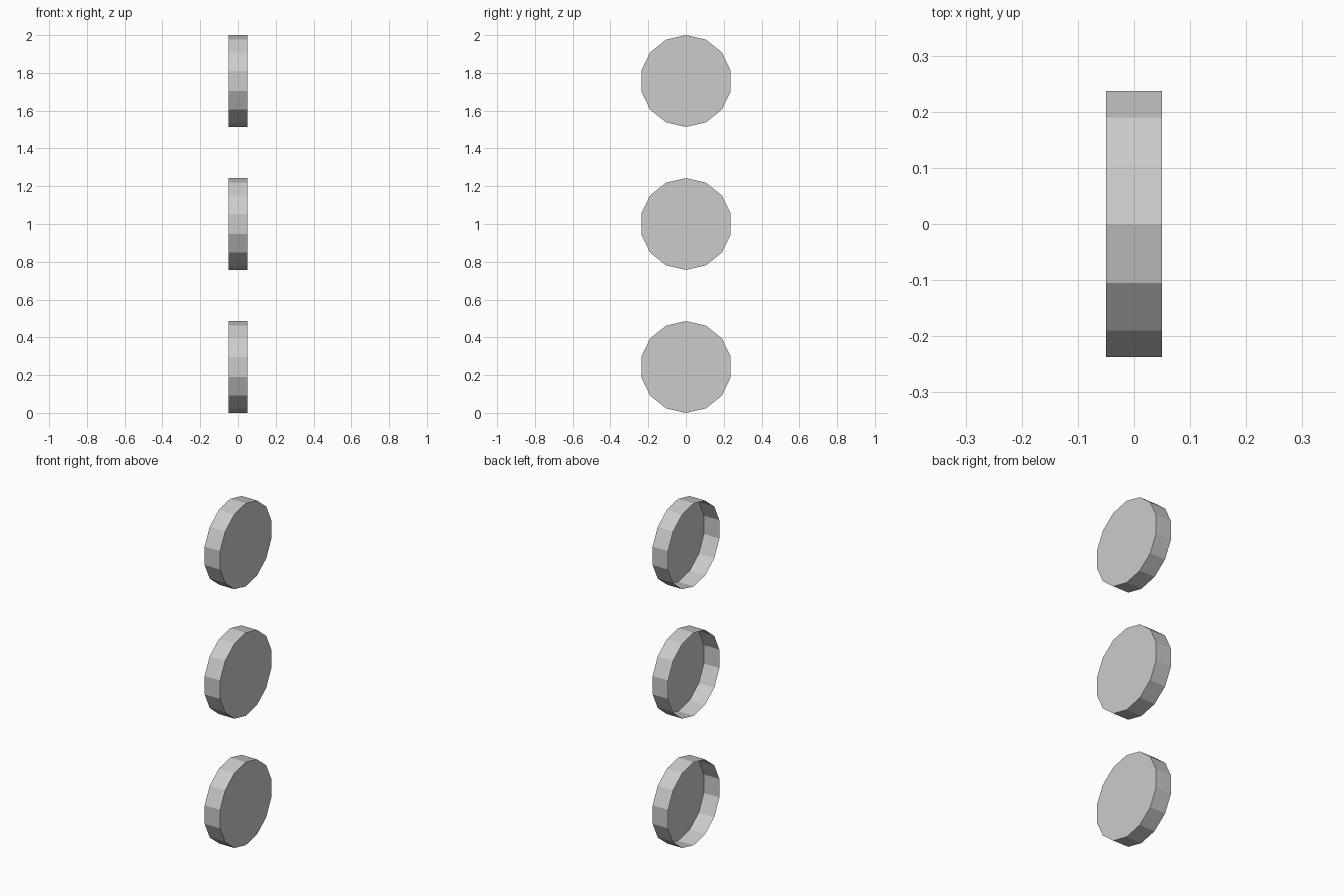
import bpy, bmesh, math
from mathutils import Matrix

if "Cube" in bpy.data.objects:
    bpy.data.objects.remove(bpy.data.objects["Cube"])

RADIUS, HALF_DEPTH, SIDES = 0.243, 0.05, 14


def lamp_disc(name, z):
    """Shallow flat-shaded drum: closed on +x, open on the -x back."""
    bm = bmesh.new()
    # Turn the drum axis to x with a corner pointing straight up
    bmesh.ops.create_cone(bm, cap_ends=True, segments=SIDES, radius1=RADIUS,
                          radius2=RADIUS, depth=2 * HALF_DEPTH)
    top = max(bm.verts, key=lambda v: v.co.x)
    bm.transform(Matrix.Rotation(-math.atan2(top.co.y, top.co.x), 4, 'Z'))
    bm.transform(Matrix(((0, 0, 1, 0), (0, 1, 0, 0), (-1, 0, 0, 0), (0, 0, 0, 1))))
    # Remove the back cap
    bm.normal_update()
    back = [f for f in bm.faces if f.normal.x < -0.9]
    bmesh.ops.delete(bm, geom=back, context='FACES')
    mesh = bpy.data.meshes.new(name)
    bm.to_mesh(mesh)
    bm.free()
    obj = bpy.data.objects.new(name, mesh)
    obj.location.z = z
    bpy.context.collection.objects.link(obj)


# Three discs stacked in a vertical column
for name, z in (("lower_disc", RADIUS), ("middle_disc", 1.0), ("upper_disc", 2 - RADIUS)):
    lamp_disc(name, z)
